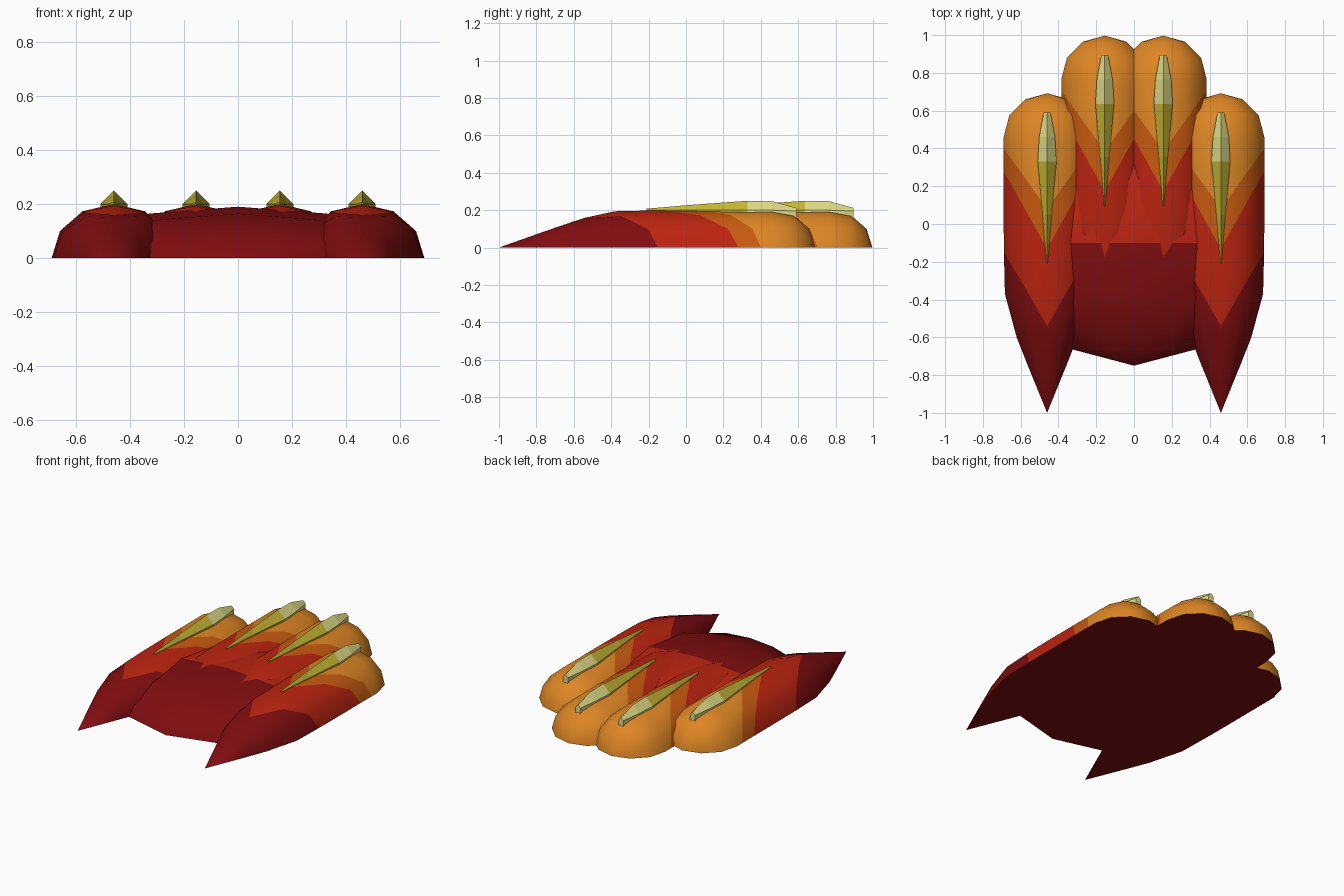
import bpy, bmesh, math

if "Cube" in bpy.data.objects:
    bpy.data.objects.remove(bpy.data.objects["Cube"])

def srgb(r, g, b):
    lin = lambda c: ((c / 255 + 0.055) / 1.055) ** 2.4 if c > 10 else c / 255 / 12.92
    return (lin(r), lin(g), lin(b), 1)

def material(name, rgb):
    m = bpy.data.materials.new(name)
    m.diffuse_color = srgb(*rgb)
    m.use_nodes = True
    m.node_tree.nodes["Principled BSDF"].inputs["Base Color"].default_value = m.diffuse_color
    return m

DARK = material("dark red", (128, 13, 16))
RED = material("red", (188, 36, 16))
RUST = material("deep orange", (200, 90, 16))
ORANGE = material("orange", (222, 134, 36))
OLIVE = material("mustard yellow", (200, 184, 54))
PALE = material("pale yellow", (226, 222, 136))

def finish(name, bm, mats, smooth=True):
    bmesh.ops.remove_doubles(bm, verts=bm.verts, dist=0.0005)
    bmesh.ops.recalc_face_normals(bm, faces=bm.faces)
    me = bpy.data.meshes.new(name)
    bm.to_mesh(me)
    bm.free()
    for m in mats:
        me.materials.append(m)
    ob = bpy.data.objects.new(name, me)
    bpy.context.collection.objects.link(ob)
    if smooth:
        bpy.ops.object.select_all(action='DESELECT')
        ob.select_set(True)
        bpy.context.view_layer.objects.active = ob
        bpy.ops.object.shade_smooth_by_angle(angle=math.radians(40))
    return ob

def skin(bm, rings, colour_of):
    """Join open rings into a surface, colour each band, close the flat underside."""
    vs = [[bm.verts.new(p) for p in ring] for ring in rings]
    for i in range(len(vs) - 1):
        for j in range(len(vs[i]) - 1):
            f = bm.faces.new((vs[i][j], vs[i][j + 1], vs[i + 1][j + 1], vs[i + 1][j]))
            f.material_index = colour_of(i)
        f = bm.faces.new((vs[i][-1], vs[i][0], vs[i + 1][0], vs[i + 1][-1]))
        f.material_index = 0

# Half-round section, and how full the lobe is along its length
ANGLES = [math.radians(30 * k) for k in range(7)]
FULL = [(-1.0, 0), (-.74, .46), (-.6, .7), (-.5, .86), (-.38, .97), (-.1, 1),
        (.46, 1), (.575, .87), (.66, .5), (.692, 0)]

def fullness(y):
    for (y0, f0), (y1, f1) in zip(FULL, FULL[1:]):
        if y <= y1:
            return f0 + (f1 - f0) * (y - y0) / (y1 - y0)
    return 0

# Ring position on the ridge, forward sweep at the edges, colour of band after it
RINGS = [(-1.0, 0, 0), (-.74, 0, 0), (-.6, 0, 0), (-.57, .2, 0), (-.54, .39, 1),
         (-.38, .39, 1), (-.13, .41, 2), (.08, .32, 3), (.46, 0, 3),
         (.575, 0, 3), (.66, 0, 3), (.692, 0, 3)]

def lobe(name, cx, dy):
    rings = []
    for y0, sweep, _ in RINGS:
        ring = []
        for a in ANGLES:
            y = y0 + sweep * abs(math.cos(a))
            f = fullness(y)
            ring.append((cx + .23 * f * math.cos(a), y + dy, .2 * f * math.sin(a)))
        rings.append(ring)
    bm = bmesh.new()
    skin(bm, rings, lambda i: RINGS[i][2])
    finish(name, bm, [DARK, RED, RUST, ORANGE])

# Roof-shaped ridge: y, half width, shoulder height, peak height
RIDGE = [(-.21, .003, .2, .208), (.05, .024, .2, .23), (.33, .05, .2, .25),
         (.46, .042, .2, .248), (.59, .018, .195, .212)]

def ridge(name, cx, dy):
    rings = [[(cx + w, y + dy, .15), (cx + w, y + dy, s), (cx, y + dy, p),
              (cx - w, y + dy, s), (cx - w, y + dy, .15)] for y, w, s, p in RIDGE]
    bm = bmesh.new()
    skin(bm, rings, lambda i: 0 if i < 2 else 1)
    for end, col in ((rings[0], 0), (rings[-1], 1)):
        f = bm.faces.new([bm.verts.new(p) for p in end])
        f.material_index = col
    finish(name, bm, [OLIVE, PALE], smooth=False)

for side, sx in (("left", -1), ("right", 1)):
    lobe("outer_lobe_" + side, sx * .46, 0)
    ridge("outer_ridge_" + side, sx * .46, 0)
    lobe("inner_lobe_" + side, sx * .155, .305)
    ridge("inner_ridge_" + side, sx * .155, .305)

# Low half-ellipsoid palm, dark at the back half and red at the front half
rings = []
for k in range(7):
    t = math.radians(-90 + 30 * k)
    rings.append([(.66 * math.cos(t) * math.cos(a), -.1 + .65 * math.sin(t),
                   .19 * math.cos(t) * math.sin(a)) for a in ANGLES])
bm = bmesh.new()
skin(bm, rings, lambda i: 0 if i < 3 else 1)
finish("palm", bm, [DARK, RED])
